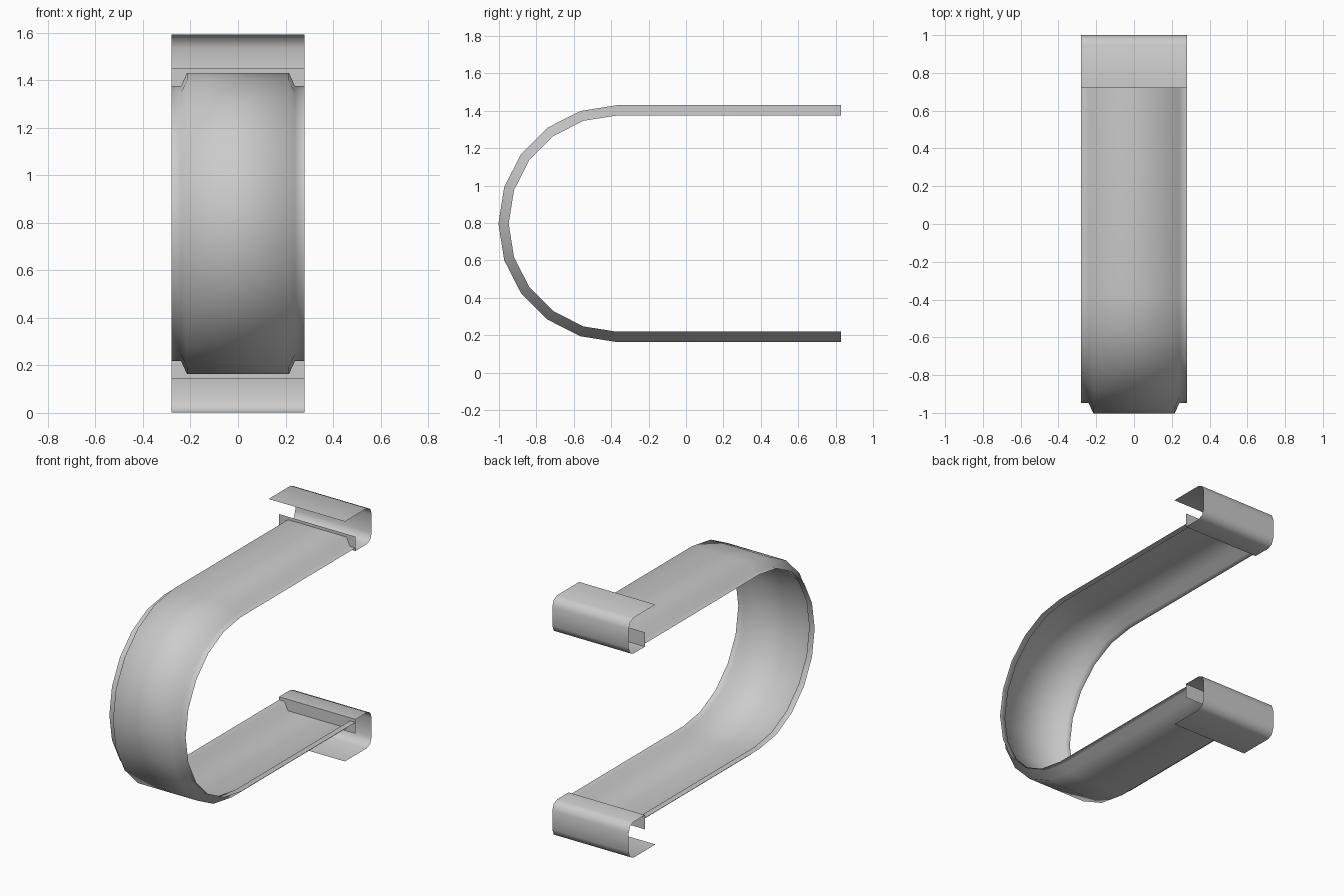
import bpy, bmesh, math

cube = bpy.data.objects.get("Cube")
if cube:
    bpy.data.objects.remove(cube)

MID_Z = 0.797        # height of the mirror plane
ARCH_Y = -0.37       # where the straight arms meet the arch
ARM_END = 0.83
HALF_W = 0.28

gray = bpy.data.materials.new("light gray")
gray.use_nodes = True
gray.diffuse_color = (0.6, 0.6, 0.6, 1)
gray.node_tree.nodes["Principled BSDF"].inputs["Base Color"].default_value = (0.6, 0.6, 0.6, 1)


def sheet(name, rows):
    """Skin a grid of points into a thin open surface."""
    bm = bmesh.new()
    grid = [[bm.verts.new(p) for p in row] for row in rows]
    for a, b in zip(grid, grid[1:]):
        for i in range(len(a) - 1):
            bm.faces.new((a[i], a[i + 1], b[i + 1], b[i]))
    bmesh.ops.recalc_face_normals(bm, faces=bm.faces)
    mesh = bpy.data.meshes.new(name)
    bm.to_mesh(mesh)
    bm.free()
    mesh.shade_smooth()
    mesh.set_sharp_from_angle(angle=math.radians(75))
    mesh.materials.append(gray)
    obj = bpy.data.objects.new(name, mesh)
    bpy.context.collection.objects.link(obj)
    return obj


# Strap: raised centre with lower rims, swept round a U
half = [(0.215, 0.633), (0.24, 0.578), (HALF_W, 0.578)]
section = [(-x, r) for x, r in reversed(half)] + half


def strap_row(y, angle):
    return [(x, y - r * math.sin(angle), MID_Z + r * math.cos(angle)) for x, r in section]


rows = [strap_row(ARM_END, 0)]
rows += [strap_row(ARCH_Y, math.radians(18 * i)) for i in range(11)]
rows.append(strap_row(ARM_END, math.pi))
sheet("strap", rows)

# Hooks: bent plates on both arm ends, opening toward the front
hook = [(0.83, 1.45), (0.83, 1.355), (0.95, 1.355), (0.985, 1.37), (1.0, 1.41),
        (1.0, 1.535), (0.985, 1.575), (0.95, 1.592), (0.72, 1.592)]
for name, side in (("upper_hook", 1), ("lower_hook", -1)):
    sheet(name, [[(x, y, MID_Z + side * (z - MID_Z)) for x in (-HALF_W, HALF_W)]
                 for y, z in hook])
